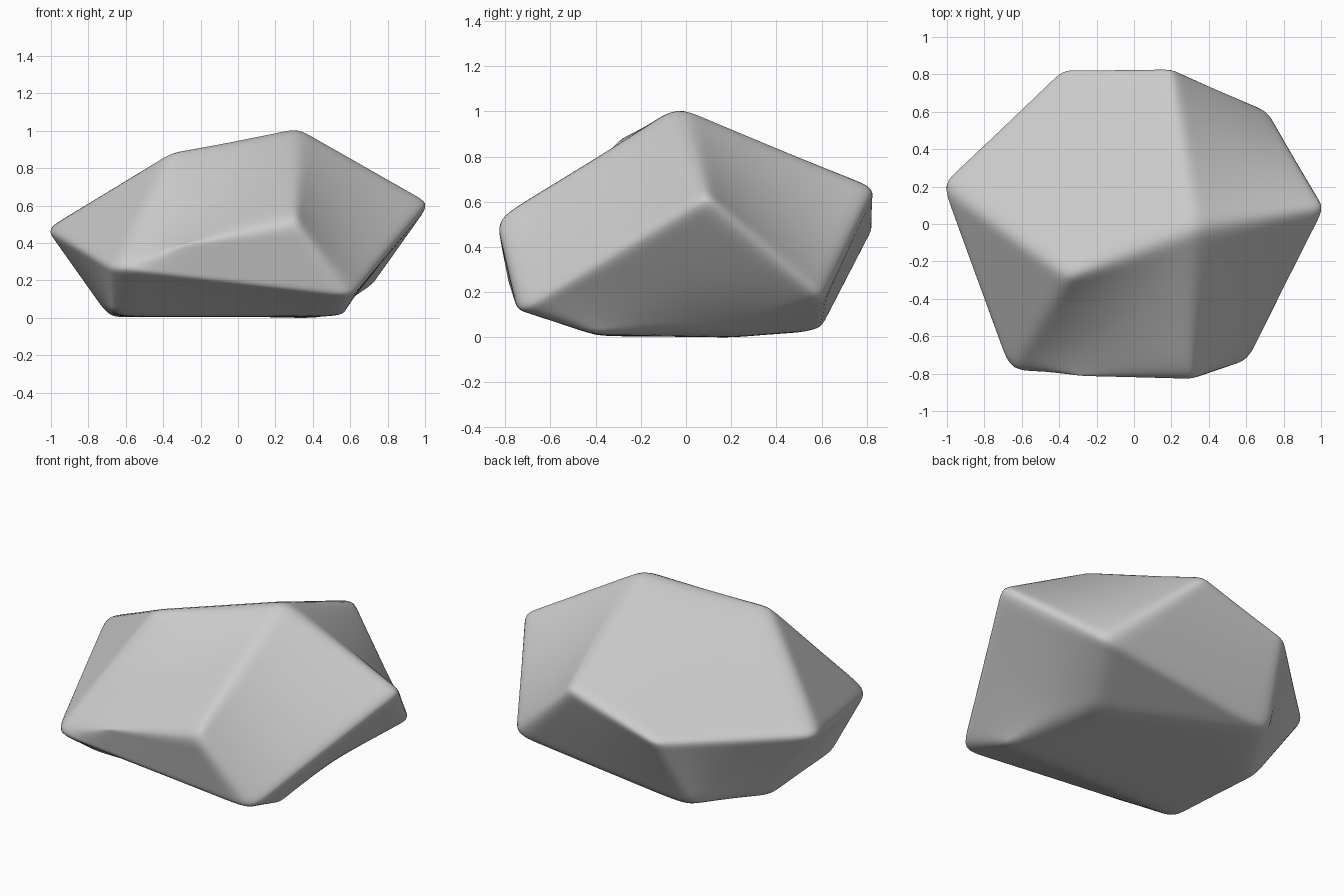
import bpy, bmesh
from mathutils import Vector

cube = bpy.data.objects.get("Cube")
if cube:
    bpy.data.objects.remove(cube, do_unlink=True)

# Worn corners of the boulder
corners = {
    "peak": (0.32, -0.03, 1.0), "shoulder": (-0.36, -0.28, 0.87),
    "right": (1.0, 0.08, 0.61), "left": (-1.0, 0.2, 0.475),
    "brow": (0.3, -0.805, 0.53), "front_mid": (-0.28, -0.81, 0.39),
    "front_l": (-0.64, -0.765, 0.27), "front_r": (0.585, -0.725, 0.13),
    "back_r": (0.69, 0.6, 0.18),
    "rear_r": (0.2, 0.81, 0.66), "rear_l": (-0.38, 0.81, 0.48),
    "base_back": (-0.41, 0.585, 0.045), "base_left": (-0.69, 0.18, 0.025),
    "base_front_l": (-0.61, -0.41, 0.018), "base_front_r": (0.5, -0.38, 0.012),
    "base_right": (0.42, 0.22, 0.005),
}

# Broad facets between the corners
facets = [
    "peak shoulder left rear_l rear_r",
    "peak brow front_mid front_l shoulder",
    "peak right front_r brow",
    "peak rear_r back_r right",
    "brow front_r front_l front_mid",
    "shoulder front_l left",
    "left front_l base_front_l base_left",
    "left base_left base_back rear_l",
    "rear_r rear_l base_back back_r",
    "right back_r base_right base_front_r front_r",
    "front_l front_r base_front_r base_front_l",
    "back_r base_back base_right",
    "base_back base_left base_front_l base_front_r base_right",
]

bm = bmesh.new()
vert = {name: bm.verts.new(co) for name, co in corners.items()}
for facet in facets:
    bm.faces.new([vert[name] for name in facet.split()]).smooth = True
bmesh.ops.recalc_face_normals(bm, faces=bm.faces[:])

# Firm ridges, softer around the underside and low on the front
crease = bm.edges.layers.float.new("crease_edge")
base = {v for name, v in vert.items() if name.startswith("base")}
for e in bm.edges:
    soft = vert["front_mid"] in e.verts or base.issuperset(e.verts)
    e[crease] = 0.48 if soft else 0.56

mesh = bpy.data.meshes.new("boulder")
bm.to_mesh(mesh)
bm.free()
boulder = bpy.data.objects.new("boulder", mesh)
bpy.context.collection.objects.link(boulder)

rounding = boulder.modifiers.new("rounding", 'SUBSURF')
rounding.levels = rounding.render_levels = 5
rounding.quality = 6

# Push the cage corners out until the rounded surface passes through them
targets = [Vector(co) for co in corners.values()]
for step in range(4):
    bpy.context.view_layer.update()
    graph = bpy.context.evaluated_depsgraph_get()
    rounded = boulder.evaluated_get(graph).data
    offsets = [t - rounded.vertices[i].co for i, t in enumerate(targets)]
    for v, offset in zip(mesh.vertices, offsets):
        v.co += offset
    mesh.update()

# Rest it on the ground
bpy.context.view_layer.update()
rounded = boulder.evaluated_get(bpy.context.evaluated_depsgraph_get()).data
drop = min(v.co.z for v in rounded.vertices)
for v in mesh.vertices:
    v.co.z -= drop
mesh.update()

# Stone colour
stone = bpy.data.materials.new("stone_grey")
stone.use_nodes = True
colour = (0.6, 0.6, 0.6, 1)
stone.diffuse_color = colour
bsdf = next(n for n in stone.node_tree.nodes if n.type == 'BSDF_PRINCIPLED')
bsdf.inputs["Base Color"].default_value = colour
bsdf.inputs["Roughness"].default_value = 0.9
mesh.materials.append(stone)
